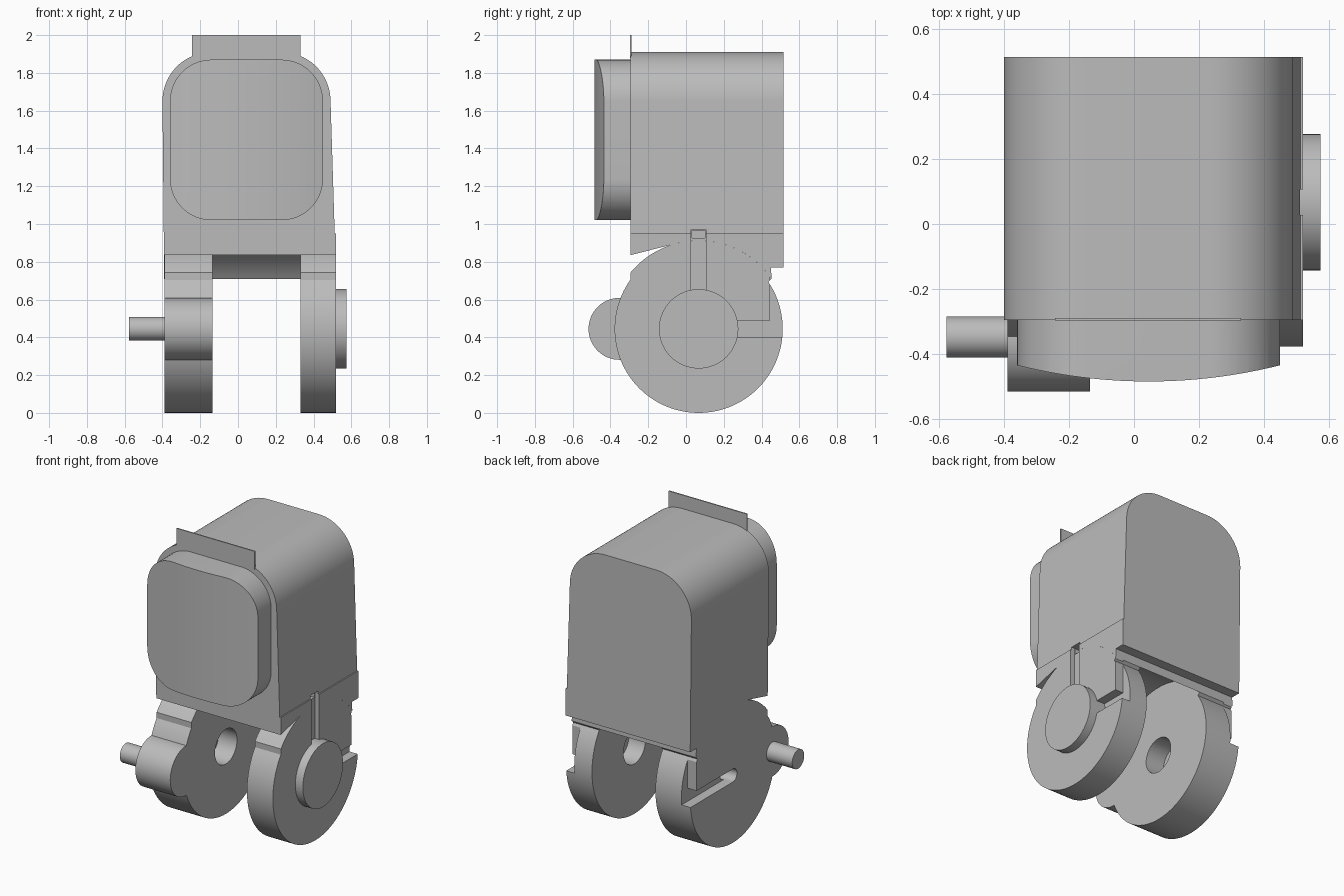
import bpy
import bmesh
from math import sin, cos, radians

if "Cube" in bpy.data.objects:
    bpy.data.objects.remove(bpy.data.objects["Cube"])

grey = bpy.data.materials.new("plain grey")
grey.use_nodes = True
colour = (0.5, 0.5, 0.5, 1)
grey.diffuse_color = colour
grey.node_tree.nodes["Principled BSDF"].inputs["Base Color"].default_value = colour

HUB = (0.067, 0.445)      # y, z of the wheel centre
LOBE = (-0.352, 0.445)    # y, z of the small front lobe
PLACE = {"X": lambda p, t: (t, p[0], p[1]),
         "Y": lambda p, t: (p[0], t, p[1]),
         "Z": lambda p, t: (p[0], p[1], t)}


def arc(centre, radius, start, end, steps=24):
    angles = [radians(start + (end - start) * i / steps) for i in range(steps + 1)]
    return [(centre[0] + radius * cos(a), centre[1] + radius * sin(a)) for a in angles]


def circle(centre, radius, steps=64):
    return arc(centre, radius, 0, 360, steps)[:-1]


def rect(a0, a1, b0, b1):
    return [(a0, b0), (a1, b0), (a1, b1), (a0, b1)]


def prism(name, profile, axis, start, end):
    """Extrude a flat profile along one axis."""
    bm = bmesh.new()
    face = bm.faces.new([bm.verts.new(PLACE[axis](p, start)) for p in profile])
    moved = bmesh.ops.extrude_face_region(bm, geom=[face])["geom"]
    shift = PLACE[axis]((0, 0), end - start)
    bmesh.ops.translate(bm, vec=shift, verts=[v for v in moved if isinstance(v, bmesh.types.BMVert)])
    bmesh.ops.recalc_face_normals(bm, faces=bm.faces)
    mesh = bpy.data.meshes.new(name)
    bm.to_mesh(mesh)
    bm.free()
    mesh.materials.append(grey)
    obj = bpy.data.objects.new(name, mesh)
    bpy.context.collection.objects.link(obj)
    return obj


def select(obj):
    bpy.ops.object.select_all(action="DESELECT")
    obj.select_set(True)
    bpy.context.view_layer.objects.active = obj


def combine(obj, tool, operation="DIFFERENCE"):
    """Apply one boolean and throw the tool away."""
    mod = obj.modifiers.new("shape", "BOOLEAN")
    mod.operation = operation
    mod.solver = "EXACT"
    mod.object = tool
    select(obj)
    bpy.ops.object.modifier_apply(modifier=mod.name)
    bpy.data.objects.remove(tool)


def cut(obj, profile, axis, start, end):
    combine(obj, prism("cutter", profile, axis, start, end))


# Body: tapered shell with a rounded top
shell = [(-0.39, 0.65), (0.52, 0.65), (0.52, 0.95), (0.512, 0.95)]
shell += arc((0.23, 1.65), 0.26, 0, 90) + arc((-0.14, 1.65), 0.26, 90, 180)
body = prism("body", shell, "Y", -0.295, 0.515)

# Concave underside with front wedge and rear step
under = [(-0.4, 0.5), (-0.4, 0.808)] + arc(HUB, 0.468, 108, 34.5)
under += [(0.45, 0.77), (0.6, 0.77), (0.6, 0.5)]
cut(body, under, "X", -1, 1)

# Two round arms under the body
outline = arc(HUB, 0.468, 34.5, 140.6) + arc(HUB, 0.445, 144.4, 394, 80)
left_arm = prism("left_arm", outline, "X", 0.33, 0.52)
right_arm = prism("right_arm", outline, "X", -0.39, -0.135)

# Front lobe joined to the right arm
combine(right_arm, prism("lobe", circle(LOBE, 0.164), "X", -0.39, -0.135), "UNION")

# Hub holes on the inner faces
cut(left_arm, circle(HUB, 0.115), "X", 0.2, 0.45)
cut(right_arm, circle(HUB, 0.115), "X", -0.27, 0)
cut(right_arm, circle(HUB, 0.043, 24), "X", -0.5, -0.2)

# Rear slots and notches on the outer faces
for arm, inner, outer in ((left_arm, 0.46, 0.6), (right_arm, -0.325, -0.5)):
    slot = arc(HUB, 0.043, 90, 270, 12) + [(0.6, 0.402), (0.6, 0.488)]
    if arm == left_arm:
        slot = rect(0.26, 0.6, 0.402, 0.488)
    cut(arm, slot, "X", inner, outer)
    cut(arm, rect(0.446, 0.6, 0.47, 0.76), "X", inner, outer)

# Vertical channel above the left hub, ending in a small pocket
for part in (body, left_arm):
    cut(part, rect(0.027, 0.106, 0.6, 0.97), "X", 0.49, 0.6)
cut(body, rect(0.033, 0.1, 0.925, 0.965), "X", 0.42, 0.6)

# Hub cap and side pin
hub_cap = prism("hub_cap", circle(HUB, 0.21), "X", 0.46, 0.575)
side_pin = prism("side_pin", circle((-0.348, 0.445), 0.063, 40), "X", -0.578, -0.36)

# Front pad: rounded square with a gently bowed face
pad = []
for x, z, a in ((0.23, 1.65, 0), (-0.14, 1.65, 90), (-0.14, 1.24, 180), (0.23, 1.24, 270)):
    pad += arc((x, z), 0.22, a, a + 90, 16)
front_pad = prism("front_pad", pad, "Y", -0.6, -0.285)
bow = arc((0.045, 1.18), 1.665, 253, 287, 32) + [(0.6, 0), (-0.5, 0)]
combine(front_pad, prism("bow", bow, "Z", 0.8, 2.1), "INTERSECT")

# Thin upright tab on the top front edge
top_tab = prism("top_tab", rect(-0.243, 0.33, 1.88, 2.0), "Y", -0.297, -0.289)

for part in (body, left_arm, right_arm, hub_cap, side_pin, front_pad, top_tab):
    select(part)
    bpy.ops.object.shade_smooth_by_angle(angle=radians(25))
